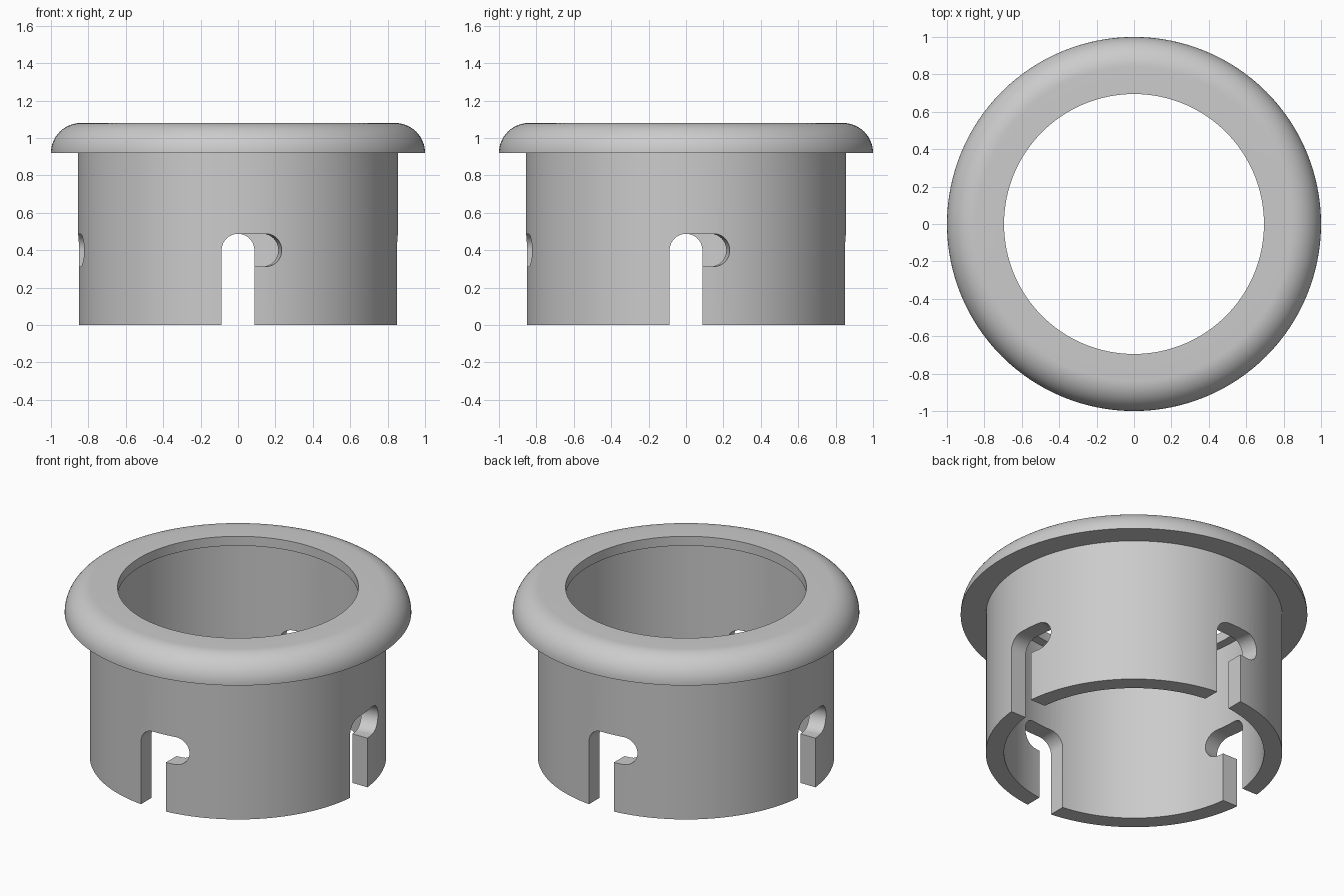
import bpy
import bmesh
from math import sin, cos, pi, radians

if "Cube" in bpy.data.objects:
    bpy.data.objects.remove(bpy.data.objects["Cube"], do_unlink=True)

SEGMENTS = 128
OUTER, INNER, LIP = 0.855, 0.75, 0.695      # sleeve radii and lip opening
HEIGHT, FLANGE_Z, LIP_Z = 1.08, 0.92, 1.02
ROUND = HEIGHT - FLANGE_Z
SLOT, SLOT_Z = 0.0875, 0.4                  # slot half width and bend height
TURN = radians(10)

grey = bpy.data.materials.new("plain grey")
grey.use_nodes = True
colour = (0.6, 0.6, 0.6, 1)
grey.diffuse_color = colour
grey.node_tree.nodes["Principled BSDF"].inputs["Base Color"].default_value = colour


def make_object(name, bm):
    bmesh.ops.recalc_face_normals(bm, faces=bm.faces)
    mesh = bpy.data.meshes.new(name)
    bm.to_mesh(mesh)
    bm.free()
    mesh.materials.append(grey)
    obj = bpy.data.objects.new(name, mesh)
    bpy.context.collection.objects.link(obj)
    return obj


def bridge(bm, loops):
    """Join a closed series of closed vertex loops with quads."""
    for a, b in zip(loops, loops[1:] + loops[:1]):
        for i in range(len(a)):
            j = (i + 1) % len(a)
            bm.faces.new((a[i], a[j], b[j], b[i]))


# Sleeve with rounded flange, turned from one profile
profile = [(INNER, 0), (OUTER, 0), (OUTER, FLANGE_Z)]
for i in range(17):
    t = i / 16 * pi / 2
    profile.append((1 - ROUND + ROUND * cos(t), FLANGE_Z + ROUND * sin(t)))
profile += [(LIP, HEIGHT), (LIP, LIP_Z), (INNER, LIP_Z)]

bm = bmesh.new()
rings = []
for s in range(SEGMENTS):
    a = 2 * pi * s / SEGMENTS
    rings.append([bm.verts.new((r * cos(a), r * sin(a), z)) for r, z in profile])
bridge(bm, rings)
body = make_object("flanged_sleeve", bm)

# Bayonet slot outline: (turn angle, sideways offset, height)
outline = [(0, -SLOT, -0.1)]
for i in range(13):
    t = pi - i / 12 * pi / 2
    outline.append((0, SLOT * cos(t), SLOT_Z + SLOT * sin(t)))
for i in range(25):
    t = pi / 2 - i / 24 * pi
    outline.append((TURN, SLOT * cos(t), SLOT_Z + SLOT * sin(t)))
outline += [(0, SLOT, SLOT_Z - SLOT), (0, SLOT, -0.1)]

# Four radial slot cutters
bm = bmesh.new()
for quarter in range(4):
    loops = []
    for r in (0.6, 1.0):
        loop = []
        for turn, u, z in outline:
            a = turn + quarter * pi / 2
            loop.append(bm.verts.new((r * sin(a) + u * cos(a),
                                      -r * cos(a) + u * sin(a), z)))
        loops.append(loop)
        bm.faces.new(loop)
    inner, outer = loops
    for i in range(len(inner)):
        j = (i + 1) % len(inner)
        bm.faces.new((inner[i], inner[j], outer[j], outer[i]))
cutter = make_object("slot_cutter", bm)
cutter.hide_render = True

# Cut the slots, then shade
cut = body.modifiers.new("slots", "BOOLEAN")
cut.operation = "DIFFERENCE"
cut.solver = "EXACT"
cut.object = cutter
bpy.ops.object.select_all(action="DESELECT")
body.select_set(True)
bpy.context.view_layer.objects.active = body
bpy.ops.object.modifier_apply(modifier=cut.name)
bpy.data.objects.remove(cutter, do_unlink=True)
bpy.ops.object.shade_smooth_by_angle(angle=radians(30))
